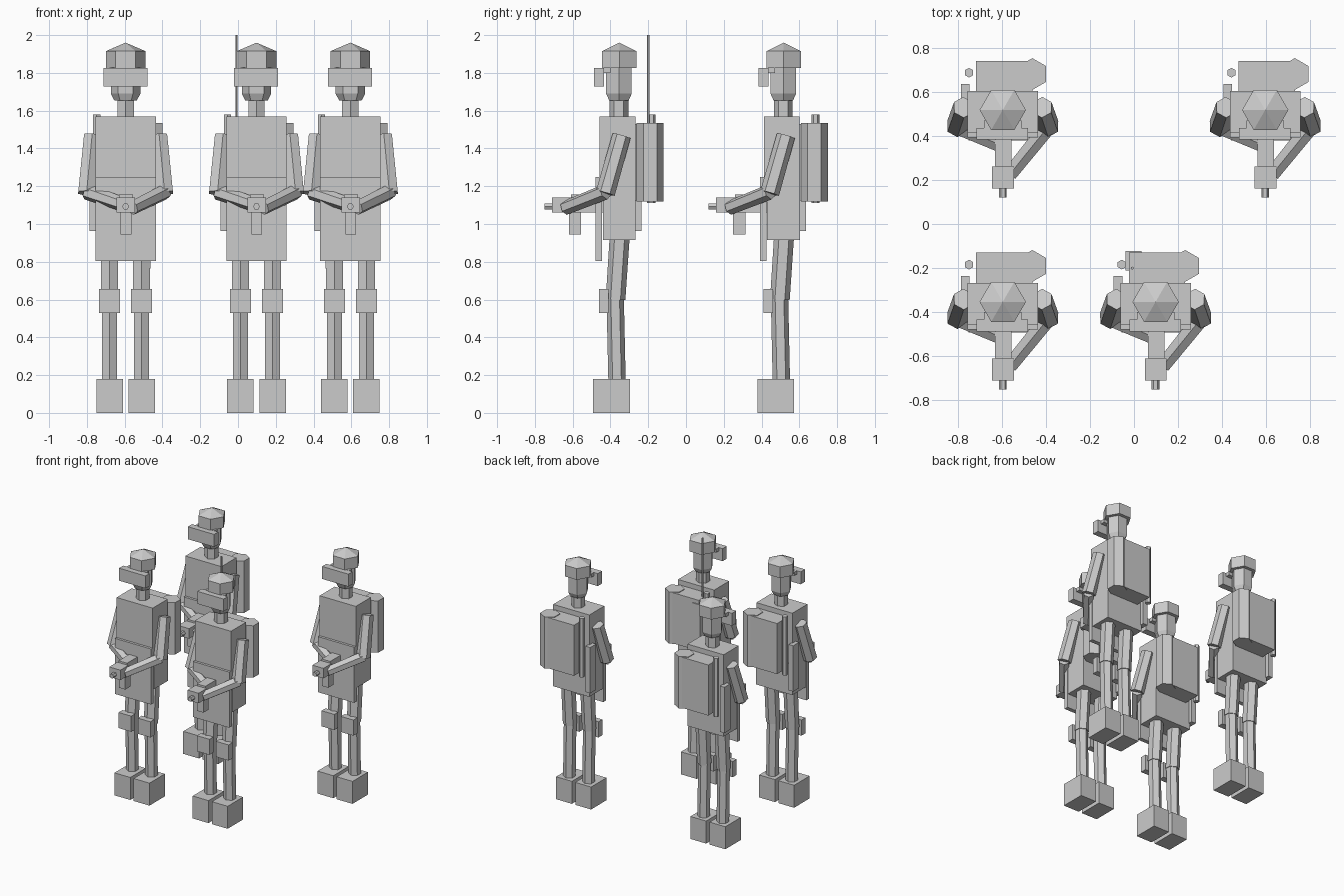
import bpy, bmesh, math
from mathutils import Vector

if "Cube" in bpy.data.objects:
    bpy.data.objects.remove(bpy.data.objects["Cube"])

ORIGIN = Vector((0, 0, 0))


def finish(name, bm, place):
    bmesh.ops.recalc_face_normals(bm, faces=bm.faces)
    mesh = bpy.data.meshes.new(name)
    bm.to_mesh(mesh)
    bm.free()
    obj = bpy.data.objects.new(name, mesh)
    obj.location = place
    bpy.context.collection.objects.link(obj)
    return obj


def box(name, place, x, y, z):
    """Box from (min, max) ranges."""
    bm = bmesh.new()
    bmesh.ops.create_cube(bm, size=1)
    for v in bm.verts:
        v.co = [lo + (hi - lo) * (c + 0.5) for c, (lo, hi) in zip(v.co, (x, y, z))]
    return finish(name, bm, place)


def limb(name, place, points, radii, ref=(0, 1, 0), sides=6):
    """Straight prism through rings at the points; radius 0 makes a tip."""
    pts = [Vector(p) for p in points]
    axis = (pts[-1] - pts[0]).normalized()
    u = Vector(ref)
    u = (u - axis * u.dot(axis)).normalized()
    w = axis.cross(u)
    bm = bmesh.new()
    rings = []
    for p, r in zip(pts, radii):
        if r == 0:
            rings.append([bm.verts.new(p)] * sides)
            continue
        ang = [2 * math.pi * k / sides for k in range(sides)]
        rings.append([bm.verts.new(p + (u * math.cos(a) + w * math.sin(a)) * r) for a in ang])
    for a, b in zip(rings, rings[1:]):
        for k in range(sides):
            j = (k + 1) % sides
            quad = list(dict.fromkeys((a[k], a[j], b[j], b[k])))
            bm.faces.new(quad)
    for ring, r in ((rings[0], radii[0]), (rings[-1], radii[-1])):
        if r:
            bm.faces.new(ring)
    return finish(name, bm, place)


def soldier(place):
    # Head, helmet and raised goggles
    limb("neck", place, [(0, -.355, 1.56), (0, -.355, 1.67)], [.05, .05])
    limb("head", place, [(0, -.355, 1.655), (0, -.355, 1.69), (0, -.355, 1.84)],
         [.06, .078, .078], ref=(1, 0, 0))
    limb("helmet", place, [(0, -.353, 1.825), (0, -.353, 1.915), (0, -.353, 1.96)],
         [.105, .105, 0], ref=(1, 0, 0))
    box("goggles", place, (-.118, .115), (-.487, -.434), (1.727, 1.827))
    box("goggle_mount", place, (-.085, .085), (-.436, -.40), (1.80, 1.829))

    # Body
    box("torso", place, (-.16, .16), (-.458, -.268), (1.15, 1.57))
    box("pelvis", place, (-.16, .16), (-.44, -.267), (.915, 1.16))
    box("front_flap", place, (-.16, .16), (-.478, -.445), (.805, 1.25))
    box("hip_pouch", place, (-.19, -.15), (-.31, -.235), (.963, 1.33))

    # Backpack with side roll and slim tube
    box("backpack", place, (-.121, .134), (-.27, -.13), (1.125, 1.53))
    limb("pack_roll", place, [(.134, -.19, 1.12), (.134, -.19, 1.535)], [.072, .072])
    limb("pack_tube", place, [(-.153, -.184, 1.11), (-.153, -.184, 1.58)], [.022, .022])

    # Arms: the right hand reaches further along the weapon
    hands = {-1: (-.015, -.51, 1.105), 1: (.035, -.64, 1.085)}
    for s, side in ((-1, "left"), (1, "right")):
        limb(side + "_upper_arm", place, [(s * .178, -.341, 1.467), (s * .207, -.427, 1.163)],
             [.049, .051])
        limb(side + "_forearm", place, [(s * .207, -.427, 1.17), hands[s]],
             [.042, .038], ref=(0, 0, 1))

        # Legs
        x = s * .085
        limb(side + "_thigh", place, [(x, -.35, .95), (x, -.373, .6)], [.053, .052])
        limb(side + "_shin", place, [(x, -.375, .61), (x, -.365, .16)], [.046, .046])
        box(side + "_knee_pad", place, (x - .056, x + .056), (-.46, -.41), (.53, .655))
        box(side + "_boot", place, (x - .07, x + .07), (-.492, -.297), (0, .18))

    # Weapon
    box("weapon_body", place, (-.035, .04), (-.61, -.44), (1.06, 1.155))
    box("weapon_front", place, (-.048, .05), (-.71, -.61), (1.06, 1.14))
    box("weapon_magazine", place, (-.026, .03), (-.62, -.555), (.945, 1.07))
    limb("weapon_barrel", place, [(0, -.70, 1.093), (0, -.75, 1.093)], [.018, .018], ref=(1, 0, 0))


# Squad of four: two behind, two in front
for pos in ((-.595, 0, 0), (.098, 0, 0), (-.595, .87, 0), (.595, .87, 0)):
    soldier(pos)

# Radio and antenna carried by one member
box("radio", (.098, 0, 0), (-.136, -.064), (-.21, -.122), (1.15, 1.50))
limb("antenna", (.098, 0, 0), [(-.106, -.2, 1.45), (-.106, -.2, 2.0)], [.007, .007])
